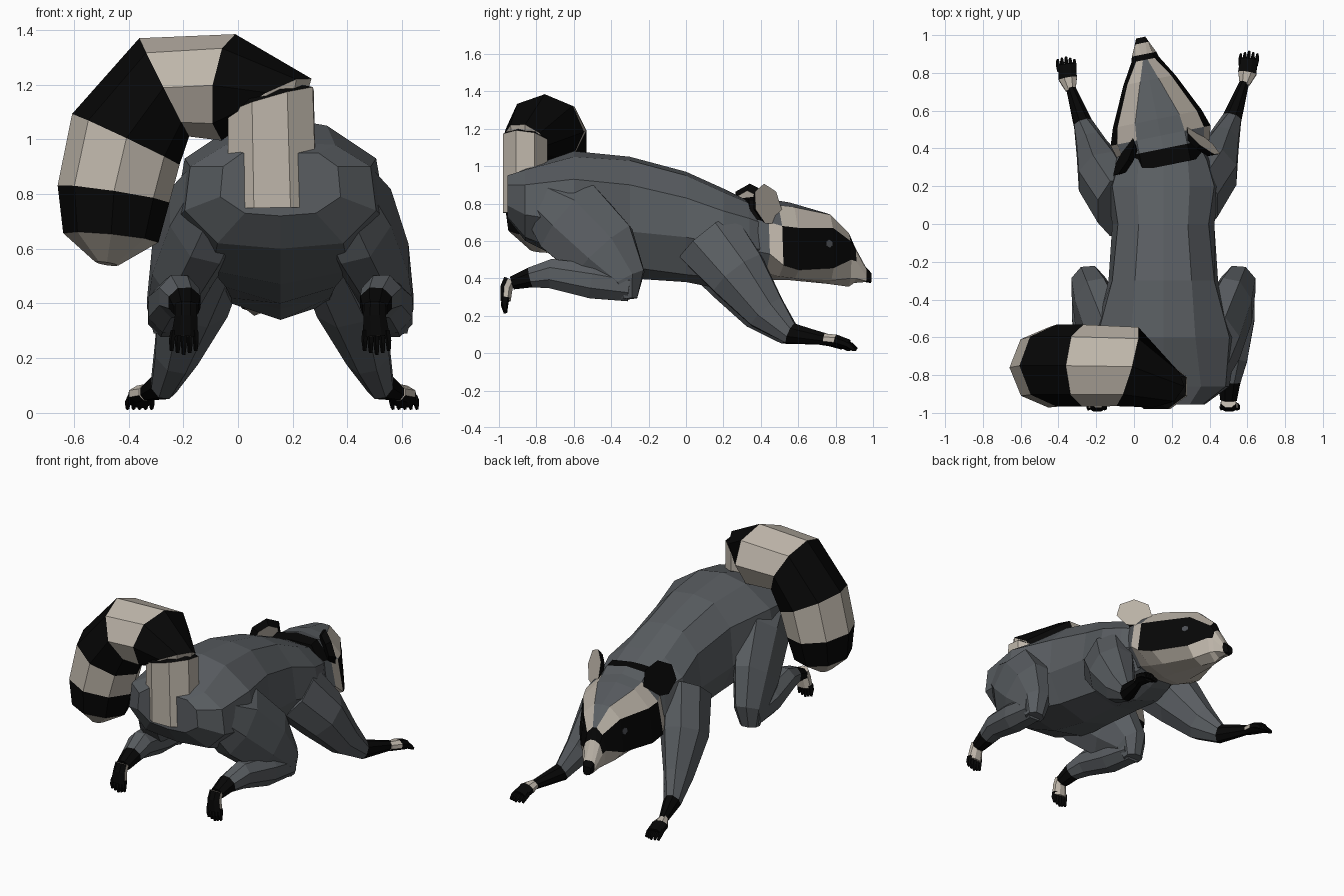
import bpy, bmesh
from math import sin, cos, pi, radians
from mathutils import Vector, Matrix

cube = bpy.data.objects.get("Cube")
if cube:
    bpy.data.objects.remove(cube)


def make_material(name, rgb):
    mat = bpy.data.materials.new(name)
    mat.use_nodes = True
    colour = (*rgb, 1)
    mat.diffuse_color = colour
    mat.node_tree.nodes["Principled BSDF"].inputs["Base Color"].default_value = colour
    return mat


GREY, BLACK, CREAM, EYE = range(4)
MATERIALS = [make_material("grey fur", (.1, .11, .12)),
             make_material("black fur", (.002, .002, .002)),
             make_material("cream fur", (.52, .47, .405)),
             make_material("eye grey", (.07, .075, .085))]
MIDDLE = .155          # x of the body's centre line
ARM_MIDDLE = .125
X, Y = Vector((1, 0, 0)), Vector((0, 1, 0))


def finish(name, bm, colour):
    """Fix normals, colour each face by colour(face) and link the object."""
    bmesh.ops.recalc_face_normals(bm, faces=bm.faces)
    bm.normal_update()
    for face in bm.faces:
        face.material_index = colour(face)
    mesh = bpy.data.meshes.new(name)
    bm.to_mesh(mesh)
    bm.free()
    for mat in MATERIALS:
        mesh.materials.append(mat)
    obj = bpy.data.objects.new(name, mesh)
    bpy.context.collection.objects.link(obj)
    return obj


def loft(name, rings, colour):
    """Skin closed rings; colour(segment, column, normal) picks the material."""
    bm = bmesh.new()
    loops = [[bm.verts.new(p) for p in ring] for ring in rings]
    count = len(loops[0])
    place = {}
    for i, (a, b) in enumerate(zip(loops, loops[1:])):
        for j in range(count):
            k = (j + 1) % count
            place[bm.faces.new((a[j], a[k], b[k], b[j]))] = (i, j)
    place[bm.faces.new(loops[0])] = (0, 0)
    place[bm.faces.new(loops[-1])] = (len(loops) - 2, 0)
    return finish(name, bm, lambda f: colour(*place[f], f.normal))


def tube(name, stations, colours, ref=X, sides=8, rule=None, turn=.5):
    """Stations are (x, y, z, radius along ref, radius across)."""
    centres = [Vector(s[:3]) for s in stations]
    rings = []
    for i, (c, s) in enumerate(zip(centres, stations)):
        tangent = (centres[min(i + 1, len(centres) - 1)] - centres[max(i - 1, 0)]).normalized()
        side = (ref - tangent * ref.dot(tangent)).normalized()
        other = tangent.cross(side)
        angles = [2 * pi * (j + turn) / sides for j in range(sides)]
        rings.append([c + (side * cos(t) * s[3] + other * sin(t) * s[4]) * 1.06 for t in angles])

    def colour(i, j, normal):
        if rule and colours[i] == CREAM and not rule(normal):
            return BLACK
        return colours[i]
    return loft(name, rings, colour)


def symmetric_loft(name, frame, sections, colour):
    """Sections are a distance forward, then half an outline from top to bottom."""
    rings = []
    for v, *half in sections:
        outline = half + [(-x, z) for x, z in half[-2:0:-1]]
        rings.append([frame @ Vector((x, v, z)) for x, z in outline])
    return loft(name, rings, colour)


def mirrored(stations, side, middle, lag=0):
    return [(middle + side * (s[0] - middle), s[1] - lag * (side < 0), *s[2:]) for s in stations]


# Torso from rump to neck
symmetric_loft("torso", Matrix.Translation((MIDDLE, 0, 0)), [
    (-.955, (0, .95), (.14, .95), (.21, .9), (.22, .79), (.13, .73), (0, .72)),
    (-.86, (0, .99), (.2, .98), (.33, .9), (.35, .74), (.23, .62), (0, .6)),
    (-.6, (0, 1.08), (.17, 1.05), (.35, .93), (.39, .7), (.25, .52), (0, .47)),
    (-.3, (0, 1.05), (.15, 1.03), (.27, .9), (.29, .65), (.2, .46), (0, .4)),
    (0, (0, .97), (.13, .95), (.24, .83), (.27, .62), (.18, .42), (0, .38)),
    (.2, (0, .88), (.14, .86), (.27, .76), (.3, .58), (.18, .4), (0, .34)),
    (.34, (0, .81), (.13, .8), (.23, .72), (.25, .56), (.15, .41), (0, .37)),
    (.5, (0, .72), (.1, .71), (.15, .66), (.16, .55), (.1, .46), (0, .44))],
    lambda i, j, normal: GREY)

# Ringed tail curling over the back
tube("tail_base", [(.125, -.86, .75, .122, .165), (.12, -.86, 1.14, .122, .165),
                   (0, -.8, 1.18, .06, .06)], [CREAM, BLACK], ref=Y)
tube("tail", [(.125, -.86, .9, .05, .05), (.12, -.86, 1.14, .11, .16),
              (-.035, -.755, 1.19, .205, .185), (-.27, -.75, 1.19, .205, .19),
              (-.41, -.75, 1.0, .205, .205), (-.455, -.76, .8, .2, .195),
              (-.465, -.77, .64, .17, .165), (-.48, -.78, .545, .05, .04)],
     [CREAM, BLACK, CREAM, BLACK, CREAM, BLACK, CREAM], ref=Y, turn=0)

# Limbs and paws
ARM = [(.33, .12, .62, .12, .19), (.415, .28, .42, .135, .16), (.475, .43, .22, .082, .11),
       (.52, .56, .105, .05, .058), (.585, .75, .075, .025, .03)]
HAND = [(.585, .74, .075, .028, .03), (.6, .8, .068, .05, .032), (.608, .87, .045, .046, .028)]
THIGH = [(.36, -.76, .82, .14, .14), (.43, -.62, .72, .14, .22), (.515, -.44, .54, .115, .2),
         (.555, -.32, .39, .09, .11), (.56, -.31, .29, .06, .05)]
SHANK = [(.56, -.3, .355, .08, .08), (.55, -.5, .385, .09, .095), (.525, -.72, .425, .075, .08),
         (.505, -.83, .405, .06, .055), (.5, -.93, .375, .045, .036)]
FOOT = [(.5, -.94, .395, .04, .035), (.5, -.96, .35, .042, .034), (.505, -.965, .28, .05, .028)]
for label, side in (("left", 1), ("right", -1)):
    tube(label + "_arm", mirrored(ARM, side, ARM_MIDDLE, .03), [GREY, GREY, GREY, BLACK])
    tube(label + "_hand", mirrored(HAND, side, ARM_MIDDLE, .03), [CREAM, BLACK],
         rule=lambda n: n.z > -.2)
    tube(label + "_thigh", mirrored(THIGH, side, MIDDLE), [GREY] * 4)
    tube(label + "_shank", mirrored(SHANK, side, MIDDLE), [GREY, GREY, GREY, BLACK])
    tube(label + "_foot", mirrored(FOOT, side, MIDDLE), [CREAM, CREAM],
         rule=lambda n: n.y > -.2)
    for toe in range(-2, 3):
        spread, back = toe * .02, abs(toe) * .007
        finger = [(.605 + spread, .84, .055, .011, .018),
                  (.608 + spread * 1.1, .885 - back, .04, .011, .016),
                  (.61 + spread * 1.1, .912 - back, .018, .007, .01)]
        tube(f"{label}_finger_{toe + 3}", mirrored(finger, side, ARM_MIDDLE, .03),
             [BLACK] * 2, sides=5)
        claw = [(.505 + spread, -.965, .3, .011, .022),
                (.507 + spread * 1.1, -.97, .25 + back, .011, .018),
                (.508 + spread * 1.1, -.965, .213 + back, .007, .009)]
        tube(f"{label}_toe_{toe + 3}", mirrored(claw, side, MIDDLE), [BLACK] * 2, sides=5)


# Head with painted mask
def head_colour(i, j, normal):
    column = min(j, 9 - j)
    if i == 7:                                    # nose
        return BLACK
    if i == 6:                                    # muzzle
        return CREAM
    if column == 0:                               # nape, forehead, bridge
        return BLACK if i in (0, 5) else GREY
    if column == 1:                               # nape, temple, brow
        return (BLACK, GREY, CREAM, CREAM, CREAM, BLACK)[i]
    if column == 2:                               # neck, cheek, mask
        return (GREY, CREAM, BLACK, BLACK, BLACK, BLACK)[i]
    return CREAM if i > 0 else GREY               # jaw


HEAD = Matrix.Translation((.165, .35, 0)) @ Matrix.Rotation(radians(11.5), 4, "Z")
symmetric_loft("head", HEAD, [
    (-.04, (0, .83), (.13, .82), (.18, .72), (.18, .55), (.12, .45), (0, .42)),
    (.05, (0, .84), (.13, .82), (.22, .7), (.25, .53), (.15, .43), (0, .4)),
    (.12, (0, .82), (.13, .79), (.235, .68), (.27, .47), (.15, .41), (0, .39)),
    (.21, (0, .805), (.12, .78), (.215, .67), (.24, .445), (.13, .4), (0, .39)),
    (.42, (0, .745), (.05, .74), (.12, .67), (.14, .455), (.08, .39), (0, .37)),
    (.53, (0, .64), (.012, .64), (.05, .6), (.075, .5), (.06, .4), (0, .355)),
    (.56, (0, .57), (.015, .57), (.045, .55), (.066, .49), (.05, .4), (0, .375)),
    (.62, (0, .46), (.02, .46), (.036, .445), (.038, .41), (.03, .385), (0, .38)),
    (.65, (0, .43), (.015, .43), (.025, .42), (.025, .4), (.018, .38), (0, .375))],
    head_colour)

# Ears: flared discs facing forward and outward; eyes: thin plates on the mask
for label, side in (("left", 1), ("right", -1)):
    bm = bmesh.new()
    bmesh.ops.create_cone(bm, cap_ends=True, segments=7, radius1=.085, radius2=.115, depth=.035)
    facing = Vector((side * .75, .62, .22)).normalized()
    turn = facing.to_track_quat("Z", "Y").to_matrix().to_4x4()
    bm.transform(HEAD @ Matrix.Translation((side * .2, .035, .79)) @ turn)
    outward = HEAD.to_3x3() @ facing
    finish(label + "_ear", bm, lambda f: CREAM if f.normal.dot(outward) > .9 else BLACK)

    bm = bmesh.new()
    bmesh.ops.create_cone(bm, cap_ends=True, segments=6, radius1=.026, radius2=.022, depth=.009)
    facing = Vector((side * .92, .38, .1))
    turn = facing.to_track_quat("Z", "Y").to_matrix().to_4x4()
    bm.transform(HEAD @ Matrix.Translation((side * .136, .395, .585)) @ turn)
    finish(label + "_eye", bm, lambda f: EYE)
